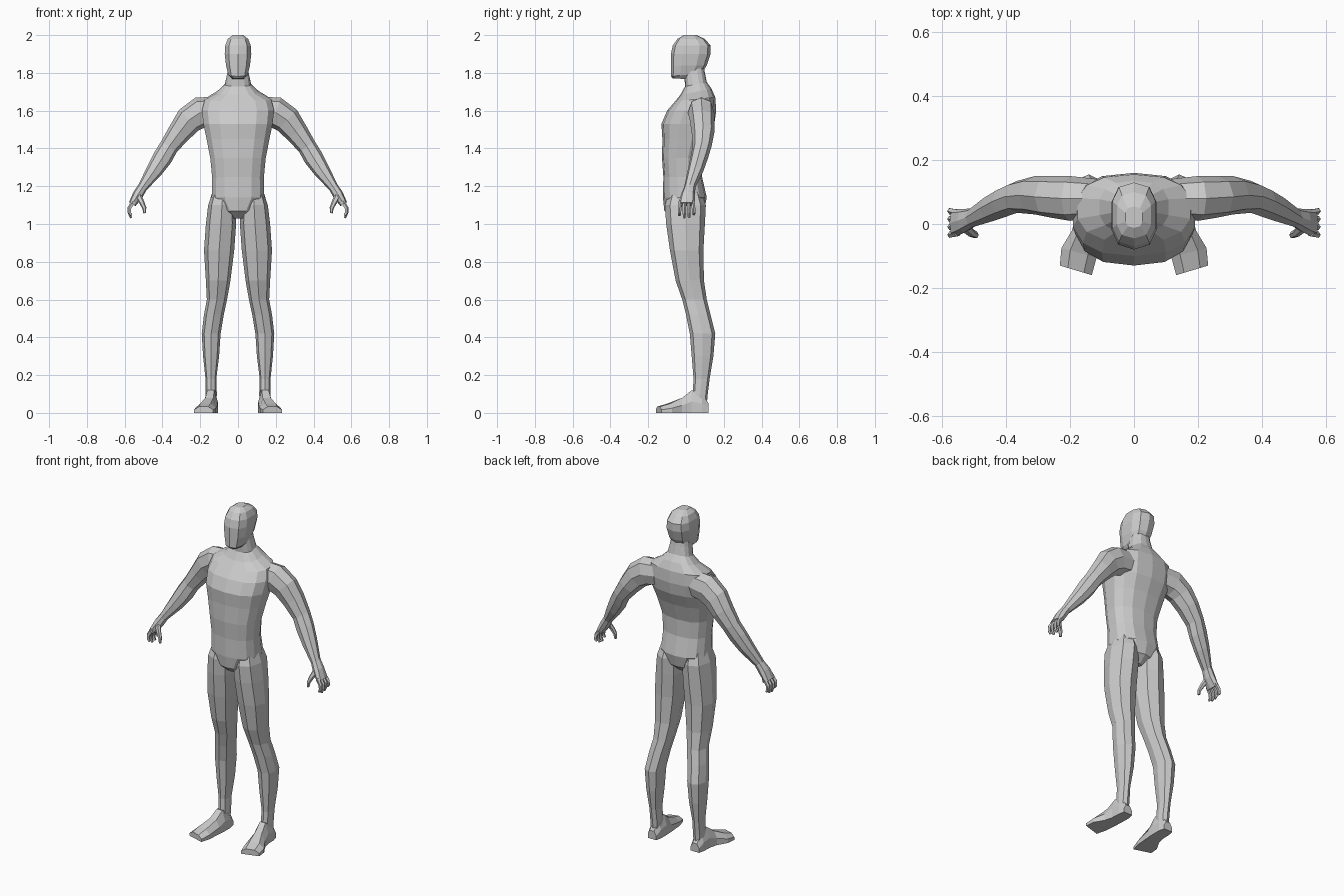
import bpy, bmesh, math
from mathutils import Vector

skin = bpy.data.materials.new("plain_grey")
skin.diffuse_color = (0.6, 0.6, 0.6, 1)


def power(v, e):
    return math.copysign(abs(v) ** e, v)


def loft(name, rings, mirrored=False):
    """Skin a list of equal point rings; optionally mirror across x = 0."""
    bm = bmesh.new()
    loops = [[bm.verts.new(p) for p in ring] for ring in rings]
    n = len(loops[0])
    for a, b in zip(loops, loops[1:]):
        for i in range(n):
            j = (i + 1) % n
            bm.faces.new((a[i], a[j], b[j], b[i]))
    bm.faces.new(loops[0][::-1])
    bm.faces.new(loops[-1])
    bmesh.ops.recalc_face_normals(bm, faces=bm.faces)
    mesh = bpy.data.meshes.new(name)
    bm.to_mesh(mesh)
    bm.free()
    mesh.materials.append(skin)
    ob = bpy.data.objects.new(name, mesh)
    bpy.context.collection.objects.link(ob)
    if mirrored:
        mod = ob.modifiers.new("mirror", 'MIRROR')
        mod.use_bisect_axis[0] = False
        mod.use_mirror_merge = False
    return ob


def level_ring(z, x0, x1, yf, yb, n, e=0.85, tilt=0.0):
    """Horizontal section between x0..x1 and yf..yb."""
    ym = (yf + yb) / 2
    pts = []
    for i in range(n):
        a = 2 * math.pi * i / n
        x = (x0 + x1) / 2 + (x1 - x0) / 2 * power(math.sin(a), e)
        y = ym - (yb - yf) / 2 * power(math.cos(a), e)
        pts.append(Vector((x, y, z + tilt * (y - ym))))
    return pts


def tube_rings(path, n, e=0.9):
    """Sections across a path of (x, y, z, in-plane radius, y radius)."""
    rings = []
    for i, (x, y, z, rt, ry) in enumerate(path):
        p, q = path[max(i - 1, 0)], path[min(i + 1, len(path) - 1)]
        d = Vector((q[0] - p[0], 0, q[2] - p[2])).normalized()
        t = Vector((-d.z, 0, d.x))
        rings.append([Vector((x, y, z))
                      + t * rt * power(math.cos(2 * math.pi * k / n), e)
                      + Vector((0, ry * power(math.sin(2 * math.pi * k / n), e), 0))
                      for k in range(n)])
    return rings


# Torso and neck: height, half width, front, back, tilt
torso = [(1.03, .03, -.07, .05, 0), (1.07, .085, -.115, .095, 0),
         (1.14, .142, -.122, .11, 0), (1.25, .14, -.12, .085, 0),
         (1.35, .15, -.127, .085, 0), (1.45, .17, -.125, .115, 0),
         (1.53, .187, -.13, .15, 0), (1.60, .195, -.10, .16, 0),
         (1.66, .18, -.058, .155, .1), (1.70, .11, -.03, .135, .2),
         (1.74, .07, -.005, .11, .2), (1.80, .058, -.01, .10, 0),
         (1.86, .05, -.01, .09, 0)]
loft("torso", [level_ring(z, -w, w, f, b, 14, .8, t) for z, w, f, b, t in torso])

# Head
head = [(1.768, .032, -.07, .05, -.05), (1.79, .052, -.08, .085, .1),
        (1.84, .066, -.08, .11, 0), (1.90, .073, -.08, .13, 0),
        (1.945, .07, -.07, .13, 0), (1.98, .056, -.045, .10, 0),
        (2.0, .028, -.012, .055, 0)]
loft("head", [level_ring(z, -w, w, f, b, 10, .75, t) for z, w, f, b, t in head])

# Legs: height, inner x, outer x, front, back
leg = [(1.20, .03, .125, -.08, .07), (1.10, .012, .158, -.112, .105),
       (1.0, .01, .17, -.105, .10), (.86, .02, .18, -.085, .092),
       (.70, .04, .17, -.055, .095), (.60, .058, .165, -.02, .11),
       (.52, .075, .18, 0, .13), (.42, .092, .192, .02, .155),
       (.30, .10, .185, .03, .145), (.18, .115, .172, .04, .125),
       (.10, .112, .172, .035, .115), (.04, .115, .17, .04, .11)]
loft("leg", [level_ring(*r, 8) for r in leg], True)

# Feet: y, centre x, half width, top height
foot = [(.12, .143, .028, .05), (.085, .143, .036, .10), (.03, .144, .037, .12),
        (-.02, .152, .042, .08), (-.09, .172, .055, .05), (-.145, .182, .05, .033)]
foot_rings = []
for y, cx, w, h in foot:
    section = [(-1, 0), (1, 0), (1, .5), (.5, 1), (-.5, 1), (-1, .5)]
    foot_rings.append([Vector((cx + w * u, y + .015 * u * (y < -.05), h * v))
                       for u, v in section])
loft("foot", foot_rings, True)

# Arms with palms
arm = [(.11, .08, 1.60, .075, .06), (.20, .08, 1.59, .083, .07),
       (.26, .085, 1.55, .075, .065), (.31, .09, 1.485, .062, .06),
       (.365, .085, 1.41, .05, .05), (.40, .07, 1.35, .052, .047),
       (.445, .05, 1.28, .043, .042), (.505, .02, 1.195, .026, .03),
       (.53, .01, 1.155, .028, .037), (.56, .003, 1.105, .02, .044)]
loft("arm", tube_rings(arm, 8), True)

# Fingers, splayed along the knuckle line
for i, tip in enumerate((1.045, 1.032, 1.035, 1.05)):
    y = -.03 + .022 * i
    finger = [(.552, y, 1.12, .012, .010), (.574, y * 1.1, 1.085, .011, .010),
              (.575, y * 1.15, 1.06, .009, .009), (.565, y * 1.15, tip, .007, .007)]
    loft("finger_%d" % (i + 1), tube_rings(finger, 5), True)

# Thumb
thumb = [(.528, -.01, 1.15, .018, .016), (.51, -.027, 1.115, .014, .013),
         (.496, -.034, 1.085, .011, .011), (.494, -.036, 1.057, .007, .008)]
loft("thumb", tube_rings(thumb, 6), True)
